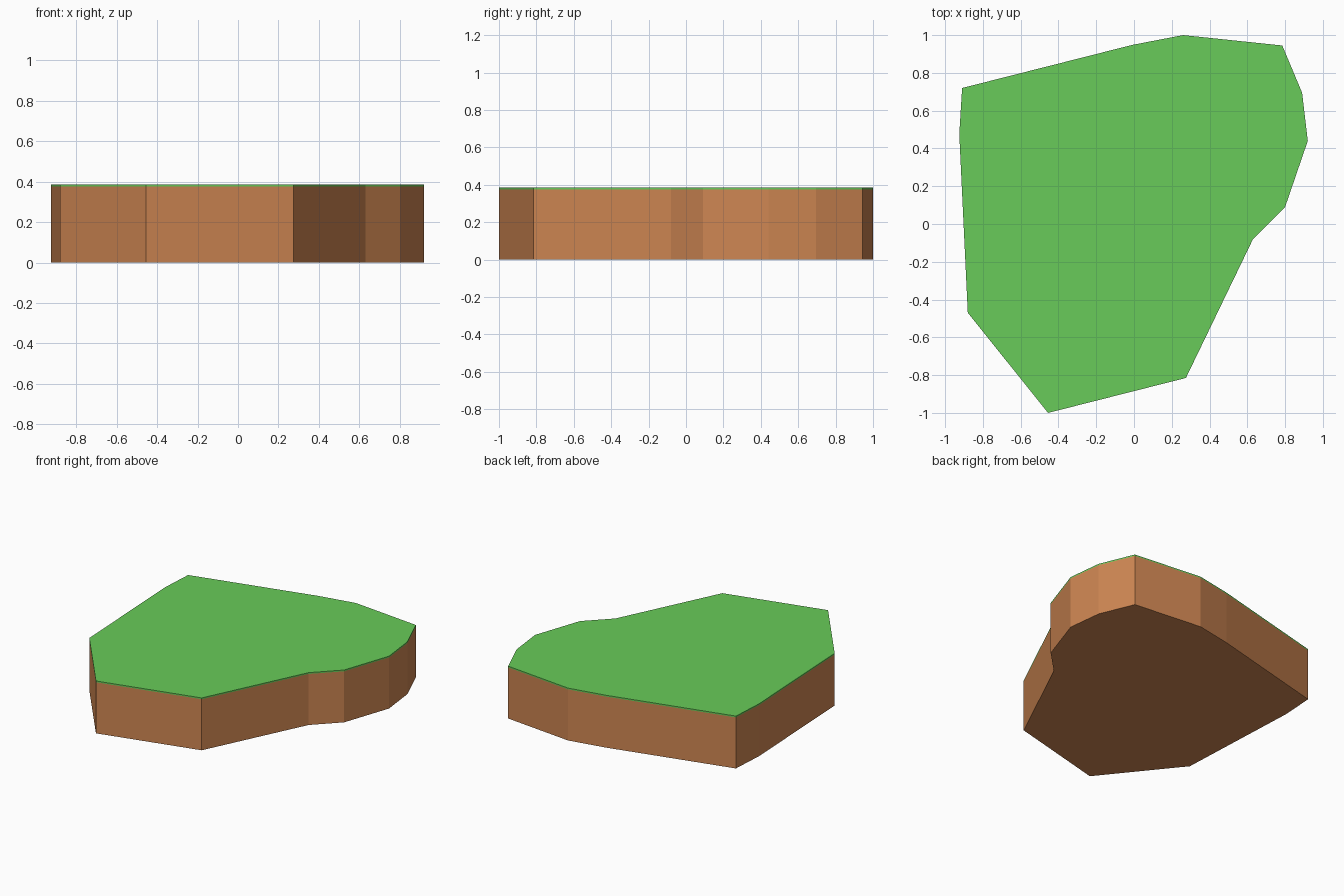
import bpy, bmesh

if "Cube" in bpy.data.objects:
    bpy.data.objects.remove(bpy.data.objects["Cube"])

# Shared outline of the ground tile, counter-clockwise seen from above
OUTLINE = [(-0.455, -1.0), (0.275, -0.815), (0.63, -0.08), (0.80, 0.09),
           (0.92, 0.44), (0.89, 0.695), (0.785, 0.945), (0.26, 1.0),
           (-0.01, 0.948), (-0.91, 0.72), (-0.925, 0.475), (-0.88, -0.47)]


def material(name, rgb):
    mat = bpy.data.materials.new(name)
    mat.diffuse_color = (*rgb, 1)
    mat.use_nodes = True
    mat.node_tree.nodes["Principled BSDF"].inputs["Base Color"].default_value = mat.diffuse_color
    return mat


def slab(name, z0, z1, mat):
    """Extrude the outline from z0 up to z1."""
    bm = bmesh.new()
    base = bm.faces.new([bm.verts.new((x, y, z0)) for x, y in OUTLINE])
    top = bmesh.ops.extrude_face_region(bm, geom=[base], use_keep_orig=True)
    verts = [g for g in top["geom"] if isinstance(g, bmesh.types.BMVert)]
    bmesh.ops.translate(bm, verts=verts, vec=(0, 0, z1 - z0))
    bmesh.ops.recalc_face_normals(bm, faces=bm.faces)
    mesh = bpy.data.meshes.new(name)
    bm.to_mesh(mesh)
    bm.free()
    mesh.materials.append(mat)
    obj = bpy.data.objects.new(name, mesh)
    bpy.context.collection.objects.link(obj)
    return obj


# Thick earth body with a thin grass layer on top
slab("earth", 0.0, 0.375, material("earth_brown", (0.62, 0.24, 0.085)))
slab("grass", 0.375, 0.385, material("grass_green", (0.14, 0.60, 0.10)))
